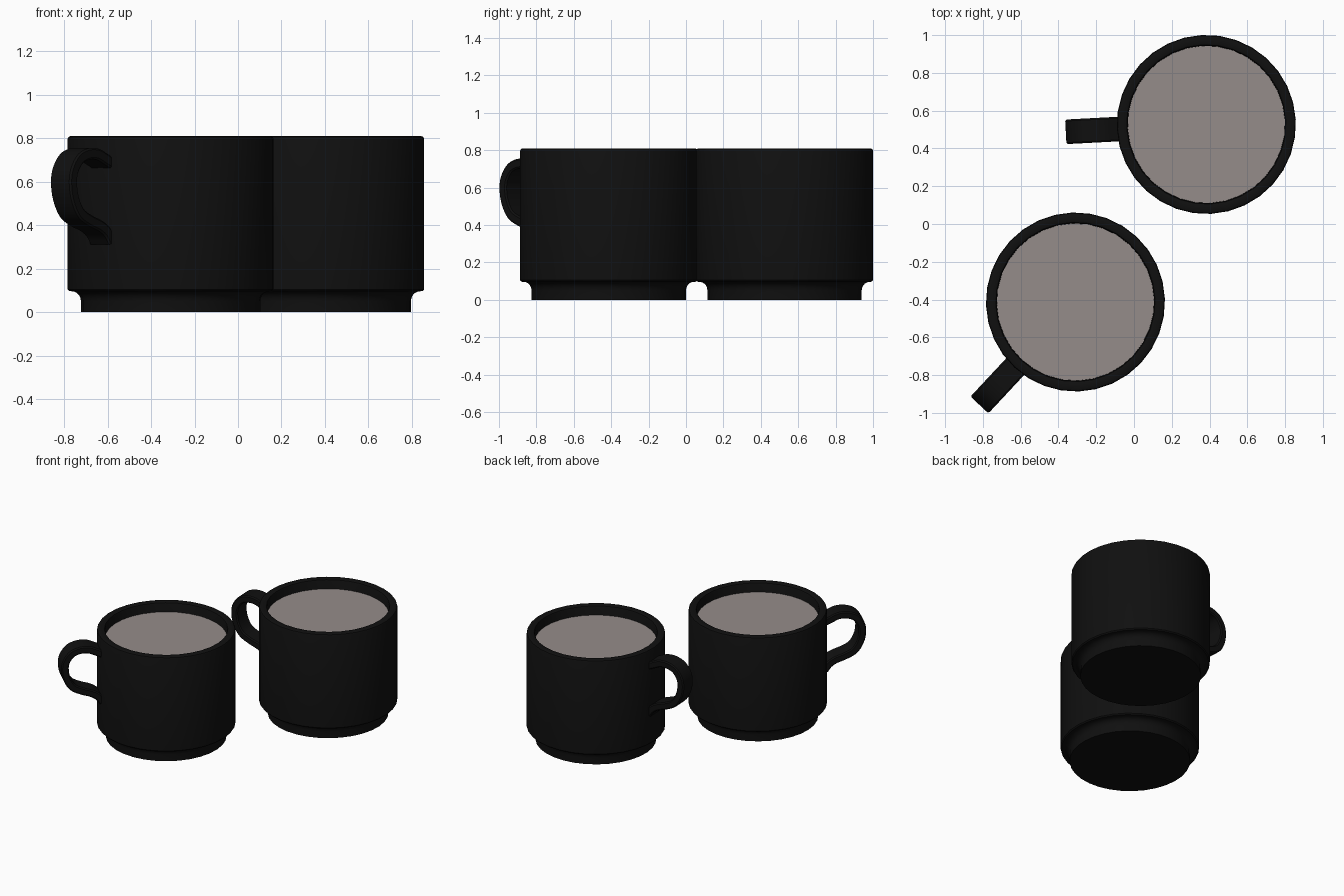
import bpy, bmesh, math
from mathutils import Vector

if "Cube" in bpy.data.objects:
    bpy.data.objects.remove(bpy.data.objects["Cube"])


def material(name, rgb):
    m = bpy.data.materials.new(name)
    m.diffuse_color = (*rgb, 1)
    m.use_nodes = True
    m.node_tree.nodes["Principled BSDF"].inputs["Base Color"].default_value = m.diffuse_color
    return m


BLACK = material("black glaze", (0.005, 0.005, 0.005))
MILK = material("warm grey drink", (0.30, 0.265, 0.255))
SIDES = 32


def finish(name, bm, mat, loc, angle):
    bmesh.ops.recalc_face_normals(bm, faces=bm.faces)
    me = bpy.data.meshes.new(name)
    bm.to_mesh(me)
    bm.free()
    me.materials.append(mat)
    ob = bpy.data.objects.new(name, me)
    bpy.context.collection.objects.link(ob)
    ob.location = (*loc, 0)
    ob.rotation_euler.z = angle
    bpy.ops.object.select_all(action='DESELECT')
    ob.select_set(True)
    bpy.context.view_layer.objects.active = ob
    bpy.ops.object.shade_smooth_by_angle(angle=math.radians(35))
    return ob


def lathe(profile):
    """Revolve (radius, height) points; a zero radius closes the end."""
    bm = bmesh.new()
    rings = []
    for r, z in profile:
        n = SIDES if r > 0 else 1
        rings.append([bm.verts.new((r * math.cos(2 * math.pi * i / SIDES),
                                    r * math.sin(2 * math.pi * i / SIDES), z))
                      for i in range(n)])
    for a, b in zip(rings, rings[1:]):
        for i in range(SIDES):
            j = (i + 1) % SIDES
            quad = [a[i % len(a)], a[j % len(a)], b[j % len(b)], b[i % len(b)]]
            bm.faces.new(list(dict.fromkeys(quad)))
    return bm


def smooth_path(pts, steps=4):
    """Catmull-Rom curve through the points."""
    p = [Vector(q) for q in pts]
    p = [2 * p[0] - p[1]] + p + [2 * p[-1] - p[-2]]
    out = []
    for a, b, c, d in zip(p, p[1:], p[2:], p[3:]):
        for k in range(steps):
            t = k / steps
            out.append(0.5 * (2 * b + (c - a) * t + (2 * a - 5 * b + 4 * c - d) * t ** 2
                              + (3 * b - a - 3 * c + d) * t ** 3))
    return out + [p[-2]]


def strap(path, width, thick, bevel):
    """Sweep a chamfered rectangle along a path in the XZ plane."""
    bm = bmesh.new()
    w, t = width / 2, thick / 2
    section = [(-w, -t + bevel), (-w + bevel, -t), (w - bevel, -t), (w, -t + bevel),
               (w, t - bevel), (w - bevel, t), (-w + bevel, t), (-w, t - bevel)]
    rings = []
    for i, p in enumerate(path):
        d = (path[min(i + 1, len(path) - 1)] - path[max(i - 1, 0)]).normalized()
        rings.append([bm.verts.new((p.x - d.y * v, u, p.y + d.x * v)) for u, v in section])
    n = len(section)
    for a, b in zip(rings, rings[1:]):
        for i in range(n):
            bm.faces.new((a[i], a[(i + 1) % n], b[(i + 1) % n], b[i]))
    bm.faces.new(rings[0])
    bm.faces.new(rings[-1])
    return bm


# cup wall: narrow foot, concave undercut, rounded rim, hollow inside
undercut = [(0.455 - 0.042 * math.cos(a), 0.05 + 0.046 * math.sin(a))
            for a in (math.radians(d) for d in range(0, 91, 18))]
CUP = ([(0, 0), (0.413, 0)] + undercut
       + [(0.467, 0.097), (0.474, 0.105), (0.474, 0.797), (0.470, 0.806), (0.461, 0.81),
          (0.431, 0.81), (0.422, 0.806), (0.418, 0.797), (0.416, 0.12), (0, 0.12)])

# handle centre line: radius from cup axis, height
HANDLE = [(0.455, 0.685), (0.50, 0.705), (0.55, 0.726), (0.61, 0.728), (0.67, 0.705),
          (0.71, 0.65), (0.719, 0.59), (0.705, 0.52), (0.665, 0.455), (0.60, 0.42),
          (0.53, 0.395), (0.485, 0.365), (0.455, 0.325)]

for label, loc, deg in (("front", (-0.31, -0.413), 227), ("back", (0.383, 0.527), 183)):
    ang = math.radians(deg)
    finish(label + "_cup", lathe(CUP), BLACK, loc, ang)
    finish(label + "_handle", strap(smooth_path(HANDLE), 0.13, 0.052, 0.008), BLACK, loc, ang)
    # drink surface just below the rim
    finish(label + "_drink", lathe([(0, 0.73), (0.417, 0.73), (0.417, 0.74), (0, 0.74)]),
           MILK, loc, ang)
